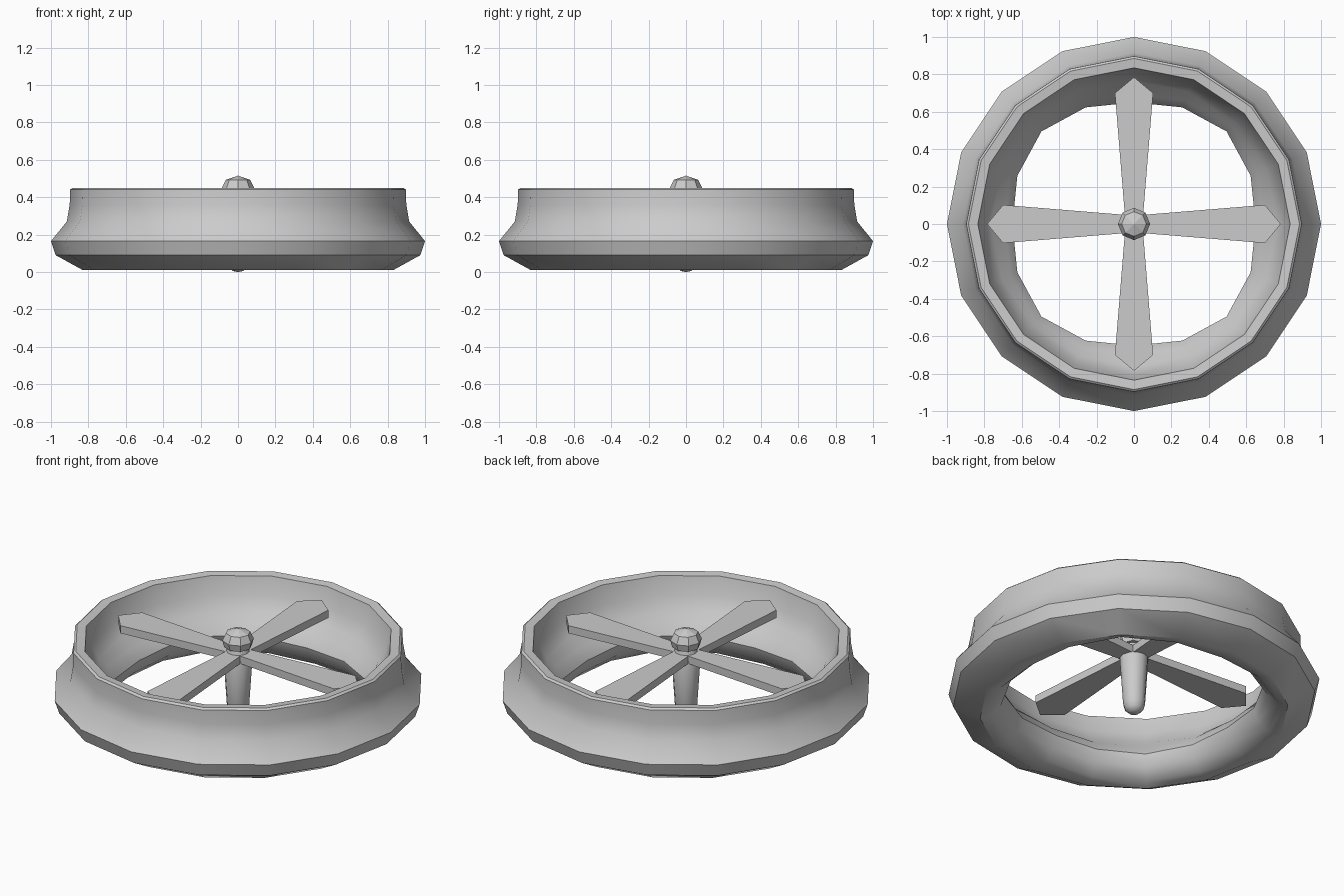
import bpy, bmesh
from math import cos, sin, pi, radians

if "Cube" in bpy.data.objects:
    bpy.data.objects.remove(bpy.data.objects["Cube"])


def finish(bm, name, smooth_angle=None):
    bmesh.ops.remove_doubles(bm, verts=bm.verts, dist=0.0005)
    bmesh.ops.recalc_face_normals(bm, faces=bm.faces)
    mesh = bpy.data.meshes.new(name)
    bm.to_mesh(mesh)
    bm.free()
    obj = bpy.data.objects.new(name, mesh)
    bpy.context.collection.objects.link(obj)
    if smooth_angle:
        bpy.ops.object.select_all(action='DESELECT')
        obj.select_set(True)
        bpy.context.view_layer.objects.active = obj
        bpy.ops.object.shade_smooth_by_angle(angle=radians(smooth_angle))
    return obj


def lathe(name, profile, sides, closed=False, wobble=0.0, smooth_angle=None):
    """Revolve (radius, z) points round z; wobble widens the bore on the diagonals."""
    bm = bmesh.new()
    rings = []
    for i in range(sides):
        a = 2 * pi * i / sides
        ring = []
        for r, z in profile:
            if r < 0.75:
                r += wobble * (1 - cos(4 * a))
            ring.append(bm.verts.new((r * cos(a), r * sin(a), z)))
        rings.append(ring)
    count = len(profile) if closed else len(profile) - 1
    for i in range(sides):
        a, b = rings[i], rings[(i + 1) % sides]
        for j in range(count):
            k = (j + 1) % len(profile)
            bm.faces.new((a[j], b[j], b[k], a[k]))
    return finish(bm, name, smooth_angle)


# Ring duct: upright collar above a swollen lip
duct_profile = [
    (0.835, 0.445), (0.885, 0.45), (0.897, 0.44), (0.90, 0.36), (0.915, 0.27),
    (1.0, 0.165), (0.975, 0.09), (0.83, 0.01), (0.73, 0.025), (0.67, 0.08),
    (0.65, 0.15), (0.69, 0.215), (0.765, 0.26), (0.81, 0.34),
]
lathe("duct_ring", duct_profile, 16, closed=True, wobble=0.025, smooth_angle=42)

# Hub cap: faceted nut with a shallow point
lathe("hub_cap", [(0, 0.41), (0.075, 0.41), (0.086, 0.45), (0.066, 0.492), (0, 0.515)], 8)

# Tapered spindle hanging below the hub
spindle_profile = [(0, 0.42), (0.05, 0.42), (0.078, 0.335), (0.06, 0.06),
                   (0.05, 0.025), (0.028, 0.005), (0, 0)]
lathe("hub_spindle", spindle_profile, 12, smooth_angle=45)

# Four flat blades with pointed tips
outline = [(0.0, -0.045), (0.70, -0.102), (0.785, 0), (0.70, 0.102), (0.0, 0.045)]
for n in range(4):
    c, s = cos(n * pi / 2), sin(n * pi / 2)
    bm = bmesh.new()
    base = bm.faces.new([bm.verts.new((x * c - y * s, x * s + y * c, 0.338)) for x, y in outline])
    top = bmesh.ops.extrude_face_region(bm, geom=[base])["geom"]
    bmesh.ops.translate(bm, vec=(0, 0, 0.045),
                        verts=[v for v in top if isinstance(v, bmesh.types.BMVert)])
    finish(bm, f"blade_{n + 1}")
